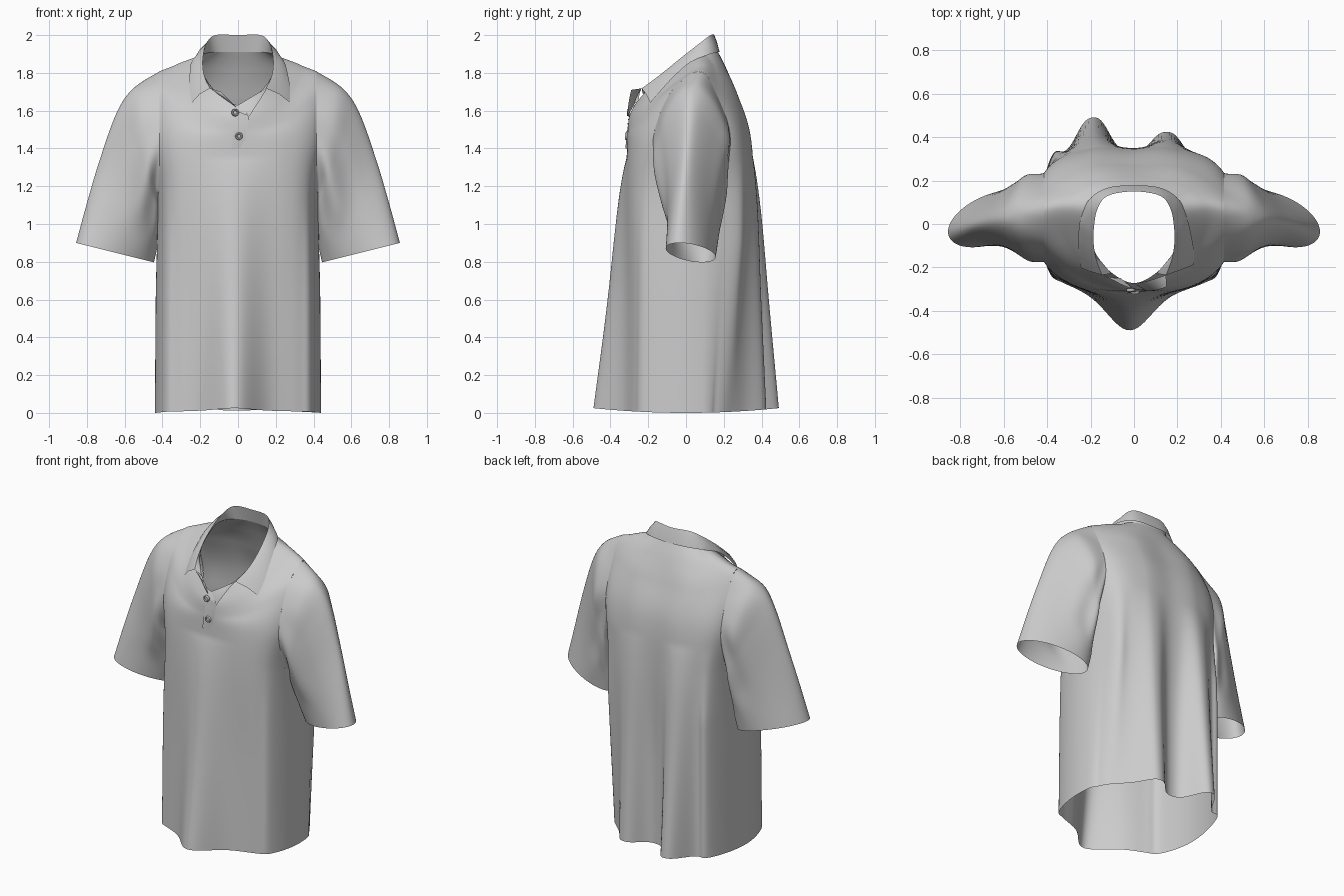
import bpy, bmesh, math
from mathutils import Vector
from mathutils.bvhtree import BVHTree

if "Cube" in bpy.data.objects:
    bpy.data.objects.remove(bpy.data.objects["Cube"])

ARM_X, ARM_Z = .415, 1.18  # armhole plane and its lowest point


def catmull(pts, n, closed=False):
    """Resample control points as a smooth curve, n steps per span."""
    p = [Vector(q) for q in pts]
    m = len(p)
    at = (lambda i: p[i % m]) if closed else (lambda i: p[max(0, min(m - 1, i))])
    out = []
    for i in range(m if closed else m - 1):
        a, b, c, d = at(i - 1), at(i), at(i + 1), at(i + 2)
        for k in range(n):
            t = k / n
            out.append(0.5 * (2 * b + (c - a) * t + (2 * a - 5 * b + 4 * c - d) * t * t
                              + (3 * b - a - 3 * c + d) * t ** 3))
    if not closed:
        out.append(p[-1].copy())
    return out


def grid(rows, closed=False):
    bm = bmesh.new()
    vs = [[bm.verts.new(v) for v in r] for r in rows]
    n = len(rows[0])
    for r0, r1 in zip(vs, vs[1:]):
        for i in range(n if closed else n - 1):
            j = (i + 1) % n
            bm.faces.new((r0[i], r0[j], r1[j], r1[i]))
    bmesh.ops.recalc_face_normals(bm, faces=bm.faces)
    return bm


def finish(name, bm, angle=50):
    me = bpy.data.meshes.new(name)
    bm.to_mesh(me)
    bm.free()
    ob = bpy.data.objects.new(name, me)
    bpy.context.collection.objects.link(ob)
    bpy.context.view_layer.objects.active = ob
    ob.select_set(True)
    bpy.ops.object.shade_smooth_by_angle(angle=math.radians(angle))
    ob.select_set(False)


def mirror(p, s=-1):
    return (p[0] * s, p[1], p[2])


def bump(x, c, w, p=2):
    return math.exp(-abs((x - c) / w) ** p)


# Body: half rings from back centre round the side to front centre
hem = [(0, .33, 0), (.2, .345, 0), (.38, .27, 0), (.44, .02, 0), (.39, -.21, 0), (.25, -.295, 0), (0, -.31, 0)]
waist = [(x * .99, y + .004, .6) for x, y, z in hem]
under = [(0, .35, 1.15), (.2, .355, 1.15), (.37, .275, 1.15), (.43, .03, 1.15), (.38, -.2, 1.15), (.25, -.295, 1.15), (0, -.318, 1.15)]
chest = [(0, .335, 1.47), (.2, .335, 1.47), (.4, .25, 1.48), (.49, .03, 1.48), (.41, -.18, 1.45), (.24, -.285, 1.43), (0, -.312, 1.41)]
shoulder = [(0, .27, 1.68), (.2, .265, 1.69), (.37, .18, 1.71), (.5, .04, 1.74), (.39, -.12, 1.66), (.22, -.255, 1.54), (0, -.308, 1.5)]
yoke = [(0, .215, 1.82), (.15, .205, 1.82), (.26, .155, 1.83), (.335, .07, 1.838), (.31, -.07, 1.745), (.19, -.228, 1.63), (0, -.3, 1.57)]
neck = [(0, .17, 1.91), (.1, .155, 1.91), (.165, .11, 1.905), (.2, .04, 1.88), (.205, -.09, 1.775), (.12, -.21, 1.7), (0, -.272, 1.63)]


def drape(v):
    """Hanging folds that grow towards the hem."""
    t = max(0, (1.35 - v.z) / 1.35)
    s = t ** .85
    x = v.x
    if v.y > .1:
        side = min(1, (v.y - .1) / .12)
        v.y += s * (.145 * bump(x, -.19, .09, 2.6) + .08 * bump(x, .15, .085, 2.6))
        v.y += min(1, t * 3) * .045 * ((1 - s) * bump(x, .36, .04) + bump(x, -.37, .04))
        v.y -= s * side * .075 * bump(x, .38, .12)
    elif v.y < -.1:
        v.y -= s * .18 * bump(x, -.02, .14)
        v.y -= min(1, t * 3) * .015 * (bump(x, .38, .03) + bump(x, -.38, .03))
    v.z += .025 * (v.y / .49) ** 2 * max(0, 1 - v.z / .4)
    return v


halves = (hem, waist, under, chest, shoulder, yoke, neck)
cols = zip(*[catmull(h + [mirror(p) for p in h[-2:0:-1]], 16, True) for h in halves])
body = grid([[drape(v) for v in r] for r in zip(*[catmull(c, 12) for c in cols])], True)
tree = BVHTree.FromBMesh(body)

# Cut the armholes
bmesh.ops.bisect_plane(body, geom=body.verts[:] + body.edges[:] + body.faces[:],
                       plane_co=(0, 0, ARM_Z), plane_no=(0, 0, 1))
for s in (1, -1):
    bmesh.ops.bisect_plane(body, geom=body.verts[:] + body.edges[:] + body.faces[:],
                           plane_co=(s * ARM_X, 0, 0), plane_no=(s, 0, 0))


def in_armhole(f):
    c = f.calc_center_median()
    return abs(c.x) > ARM_X and c.z > ARM_Z


bmesh.ops.delete(body, geom=[f for f in body.faces if in_armhole(f)], context='FACES')
finish("shirt_body", body)

# Sleeves: (top x, z, y), (bottom x, z, y), half depth, teardrop amount
sleeve = [((.55, 1.722, .035), (.418, 1.125, .035), .194, .22),
          ((.642, 1.59, .02), (.415, 1.06, .04), .172, .4),
          ((.735, 1.33, .0), (.417, .98, .055), .143, .42),
          ((.80, 1.11, -.02), (.425, .89, .075), .127, .25),
          ((.857, .9, -.035), (.445, .797, .085), .118, 0)]
N = 72
for side, label in ((1, "left"), (-1, "right")):
    # First ring follows the body surface around the armhole
    ring = []
    for k in range(N):
        g = 2 * math.pi * k / N
        o, d = Vector((side * ARM_X, .035, 1.5)), Vector((0, math.sin(g), math.cos(g)))
        hit = tree.ray_cast(o, d)[0]
        if hit is None or hit.z < ARM_Z:
            hit = o + d * ((ARM_Z - o.z) / d.z)
        ring.append(hit)
    rings = [ring]
    for i, (a, b, hw, tear) in enumerate(sleeve):
        top, bot = Vector((a[0], a[2], a[1])), Vector((b[0], b[2], b[1]))
        mid, half = (top + bot) / 2, (top - bot) / 2
        ring = []
        for k in range(N):
            g = 2 * math.pi * k / N
            c = math.cos(g)
            w = hw * math.sin(g) * (1 - tear * c)
            if i < 3:  # soft folds near the seam
                w *= 1 + .08 * math.sin(6 * g) * max(0, .5 - c)
            ring.append(Vector(mirror(mid + half * c + Vector((0, w, 0)), side)))
        rings.append(ring)
    cols = [catmull(c, 8) for c in zip(*rings)]
    finish(label + "_sleeve", grid(list(zip(*cols)), True))

# Collar: inner stand up to the fold, then the turned-down leaf
stand = neck[:6] + [(.1, -.228, 1.685)]
fold = [(0, .15, 2), (.12, .13, 2), (.168, .07, 1.955), (.185, -.02, 1.885), (.185, -.1, 1.82), (.172, -.17, 1.765), (.148, -.235, 1.718)]
edge = [(0, .178, 1.91), (.12, .167, 1.91), (.205, .115, 1.895), (.245, .025, 1.858), (.265, -.058, 1.787), (.276, -.125, 1.715), (.275, -.188, 1.642)]


def open_row(half):
    return catmull([mirror(p) for p in half[:0:-1]] + half, 8)


s_row, f_row, e_row = open_row(stand), open_row(fold), open_row(edge)
for v in e_row:  # right leaf sits a little closer in
    if v.x < 0 and v.y < 0:
        v.x *= 1 + .6 * v.y
        v.y += .08 * v.y
leaf = [(f + e) / 2 + Vector((f.x * .04, 0, .008)) for f, e in zip(f_row, e_row)]
finish("collar", grid([s_row, f_row, leaf, e_row]))


# Open neck flaps below the collar
def patch(name, a, b, c, d):
    a, b, c, d = map(Vector, (a, b, c, d))
    n = 8
    finish(name, grid([[a.lerp(b, j / n).lerp(d.lerp(c, j / n), i / n)
                        + Vector((0, -.004 * math.sin(math.pi * i / n), 0)) for j in range(n + 1)]
                       for i in range(n + 1)]))


patch("left_neck_flap", (.148, -.235, 1.718), (.15, -.29, 1.71), (.06, -.31, 1.57), (.0, -.275, 1.63))
patch("right_neck_flap", (-.148, -.235, 1.718), (-.09, -.262, 1.7), (-.005, -.298, 1.615), (-.06, -.25, 1.655))

# Button placket
patch("placket", (-.015, -.298, 1.6), (.058, -.304, 1.575), (.03, -.309, 1.4), (-.033, -.32, 1.4))

# Buttons: lathe profile (radius, height) with raised rim
profile = [(.001, .004), (.009, .004), (.012, .009), (.017, .009), (.02, .004), (.02, -.006)]
for i, (x, y, z) in enumerate(((-.015, -.303, 1.59), (.005, -.314, 1.465))):
    rings = [[Vector((x + r * math.cos(k * math.pi / 12), y - h, z + r * math.sin(k * math.pi / 12)))
              for k in range(24)] for r, h in profile]
    finish("button_%d" % (i + 1), grid(rings, True), 35)
